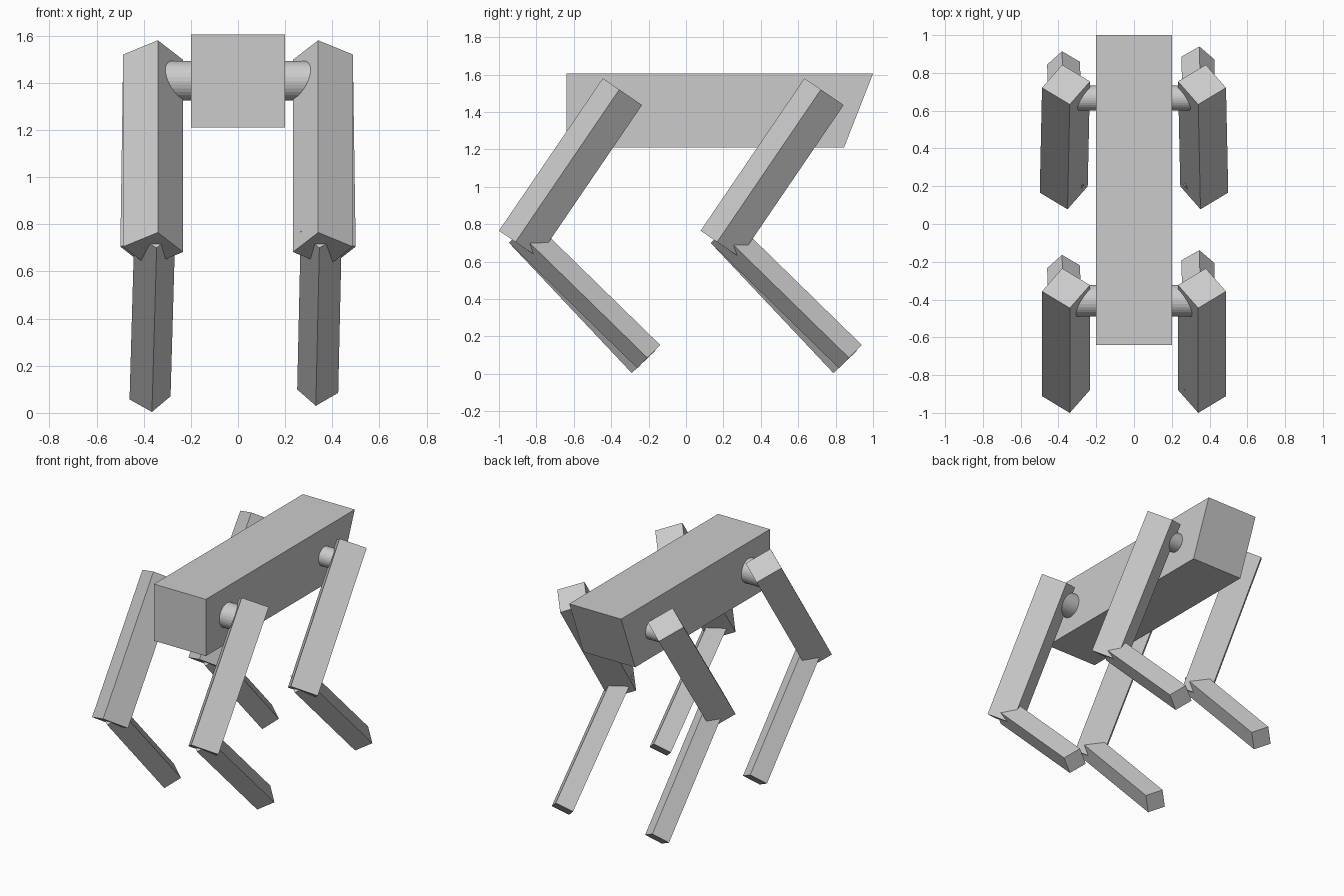
import bpy, bmesh, math
from mathutils import Vector

if "Cube" in bpy.data.objects:
    bpy.data.objects.remove(bpy.data.objects["Cube"])


def finish(name, bm):
    bmesh.ops.recalc_face_normals(bm, faces=bm.faces)
    me = bpy.data.meshes.new(name)
    bm.to_mesh(me)
    bm.free()
    ob = bpy.data.objects.new(name, me)
    bpy.context.collection.objects.link(ob)
    return ob


def prism(name, ring, shift):
    """Extrude a polygon along a vector."""
    bm = bmesh.new()
    face = bm.faces.new([bm.verts.new(p) for p in ring])
    ext = bmesh.ops.extrude_face_region(bm, geom=[face], use_keep_orig=True)
    verts = [g for g in ext["geom"] if isinstance(g, bmesh.types.BMVert)]
    bmesh.ops.translate(bm, verts=verts, vec=shift)
    return finish(name, bm)


def beam(name, start, end, out, inn, side, flip):
    """Square bar; start/end locate its front edge, out/inn are the (x, depth) sides."""
    start, end = Vector(start), Vector(end)
    d = (end - start).normalized()
    depth = Vector((0, -d.z, d.y)).normalized() * flip
    a = Vector((side * out[0], 0, 0)) + depth * out[1]
    b = Vector((-side * inn[0], 0, 0)) + depth * inn[1]
    prism(name, [start, start + a, start + a + b, start + b], end - start)


# Body with slanted rear end
prism("body", [(-0.2, y, z) for y, z in
               [(-0.64, 1.21), (0.845, 1.21), (1.0, 1.605), (-0.64, 1.605)]],
      Vector((0.4, 0, 0)))

# Legs: name, y offset, outward splay of the thigh, hip pin y and radius
for pos, dy, splay, py, pr in [("front", 0, 0, -0.407, 0.084),
                               ("rear", 1.078, 0.012, 0.667, 0.066)]:
    for label, s in [("left", -1), ("right", 1)]:
        tag = f"{pos}_{label}"
        # Upper leg
        beam("upper_leg_" + tag, (s * 0.34, -0.445 + dy, 1.58),
             (s * (0.34 + splay), -1.0 + dy, 0.765),
             (0.147, 0.107), (0.107, 0.147), s, 1)
        # Lower leg: both sides lean slightly towards -x
        foot = (0.33, -0.255, 0.03) if s > 0 else (-0.365, -0.285, 0.004)
        beam("lower_leg_" + tag, (s * 0.345, -0.943 + dy - 0.003, 0.70),
             (foot[0], foot[1] + dy - 0.005, foot[2]),
             (0.095, 0.077), (0.079, 0.097), s, 1)
        # Hip pin
        bpy.ops.mesh.primitive_cylinder_add(
            vertices=32, radius=pr, depth=0.2, location=(s * 0.26, py, 1.408),
            rotation=(0, math.pi / 2, 0))
        bpy.context.object.name = "hip_pin_" + tag
